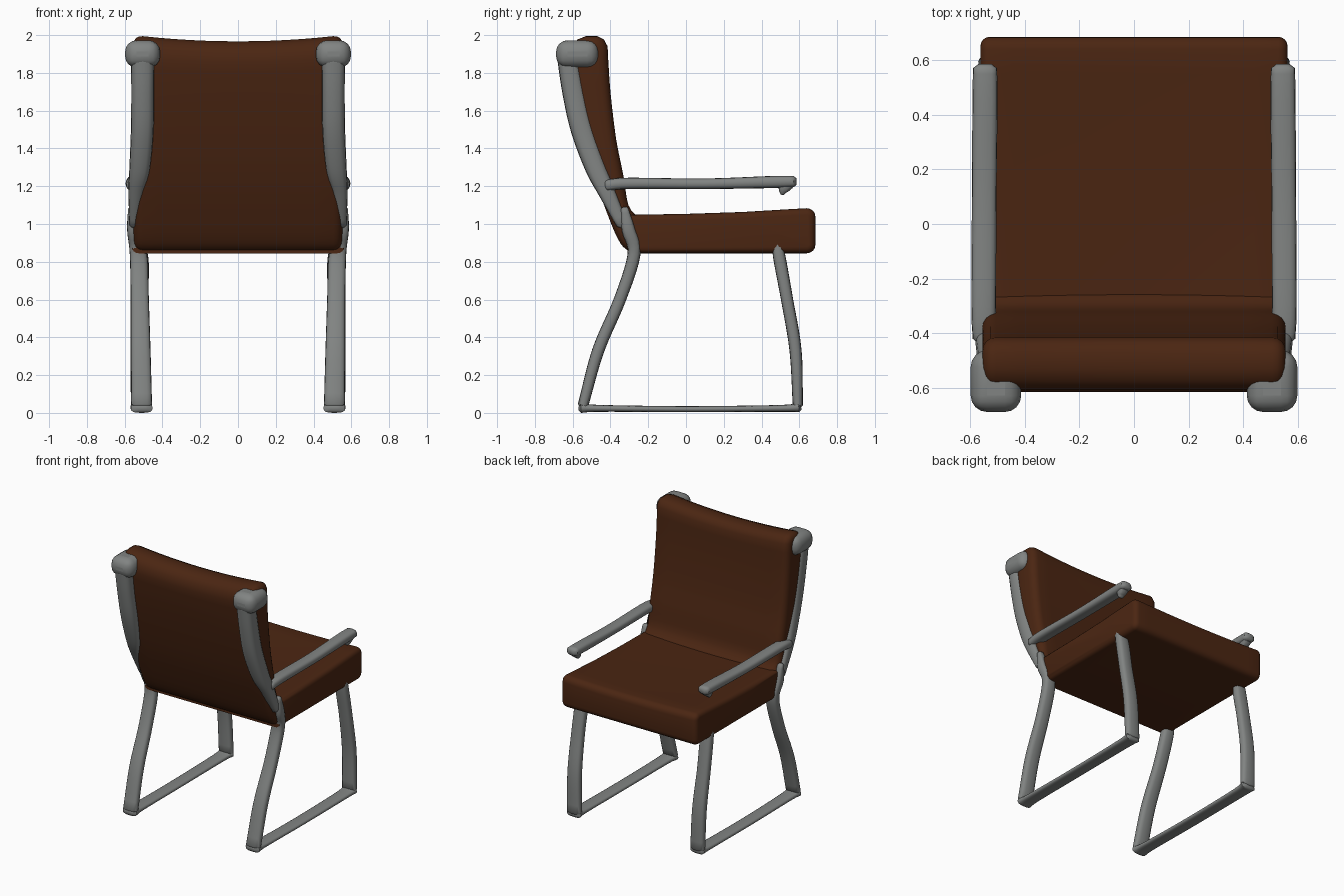
import bpy, bmesh, math
from mathutils import Vector

if "Cube" in bpy.data.objects:
    bpy.data.objects.remove(bpy.data.objects["Cube"])


def material(name, color):
    m = bpy.data.materials.new(name)
    m.diffuse_color = color
    m.use_nodes = True
    m.node_tree.nodes["Principled BSDF"].inputs["Base Color"].default_value = m.diffuse_color
    return m


leather = material("brown_leather", (0.07, 0.019, 0.006, 1))
metal = material("dark_grey_metal", (0.22, 0.23, 0.225, 1))


def spline(pts, n=5):
    """Catmull-Rom resampling of a list of tuples."""
    p = [Vector(q) for q in pts]
    p = [p[0] * 2 - p[1]] + p + [p[-1] * 2 - p[-2]]
    out = []
    for i in range(1, len(p) - 2):
        a, b, c, d = p[i - 1:i + 3]
        for k in range(n):
            t = k / n
            out.append(0.5 * (2 * b + (c - a) * t + (2 * a - 5 * b + 4 * c - d) * t * t
                              + (3 * b - a - 3 * c + d) * t ** 3))
    return out + [p[-2]]


def finish(name, bm, mat, bevel=0):
    bmesh.ops.recalc_face_normals(bm, faces=bm.faces)
    me = bpy.data.meshes.new(name)
    bm.to_mesh(me)
    bm.free()
    ob = bpy.data.objects.new(name, me)
    bpy.context.collection.objects.link(ob)
    me.materials.append(mat)
    if bevel:
        b = ob.modifiers.new("round", "BEVEL")
        b.width, b.segments, b.limit_method = bevel, 4, "ANGLE"
        b.angle_limit = math.radians(40)
    bpy.ops.object.select_all(action="DESELECT")
    bpy.context.view_layer.objects.active = ob
    ob.select_set(True)
    bpy.ops.object.shade_smooth_by_angle(angle=math.radians(50))
    return ob


def loft(name, rings, mat, bevel=0):
    bm = bmesh.new()
    rs = [[bm.verts.new(v) for v in r] for r in rings]
    n = len(rs[0])
    for a, b in zip(rs, rs[1:]):
        for i in range(n):
            bm.faces.new((a[i], a[(i + 1) % n], b[(i + 1) % n], b[i]))
    bm.faces.new(rs[0])
    bm.faces.new(rs[-1])
    return finish(name, bm, mat, bevel)


def tube(name, side, path):
    """Rounded bar; path points are x, y, z, half width in x, half thickness."""
    c = spline([q[:3] for q in path])
    r = spline([(q[3], q[4], 0) for q in path])
    # domed ends
    c = [c[0] + (c[0] - c[1]).normalized() * r[0].y * 0.5] + c + \
        [c[-1] + (c[-1] - c[-2]).normalized() * r[-1].y * 0.5]
    r = [r[0] * 0.55] + r + [r[-1] * 0.55]
    rings = []
    for i, p in enumerate(c):
        t = c[min(i + 1, len(c) - 1)] - c[max(i - 1, 0)]
        nrm = Vector((0, -t.z, t.y)).normalized()
        ring = []
        for k in range(16):
            a = math.tau * k / 16
            u, w = math.cos(a), math.sin(a)
            u = math.copysign(abs(u) ** 0.7, u)
            w = math.copysign(abs(w) ** 0.7, w)
            v = p + Vector((r[i].x * u, 0, 0)) + nrm * r[i].y * w
            ring.append((side * v.x, v.y, v.z))
        rings.append(ring)
    return loft(name, rings, metal)


def cushion(name, profile, half, radius, shape):
    """Profile in y,z swept across the width with rounded side edges."""
    p = [Vector(q[:2]) for q in profile]
    n = len(p)
    area = sum(p[i - 1].cross(p[i]) for i in range(n))
    inward = []
    for i in range(n):
        t = (p[(i + 1) % n] - p[i - 1]).normalized()
        inward.append(Vector((-t.y, t.x)) * math.copysign(1, area))
    ends = [(half - radius * (1 - math.cos(a)), radius * (1 - math.sin(a)))
            for a in [math.radians(d) for d in (0, 22.5, 45, 67.5, 90)]]
    mid = [((half - radius) * i / 6, 0) for i in range(-5, 6)]
    slices = [(-x, d) for x, d in ends] + mid + ends[::-1]
    rings = []
    for x, d in slices:
        q = [a + b * d for a, b in zip(p, inward)]
        rings.append([(x, v.x, v.y + shape(x / half, v.y)) for v in q])
    return loft(name, rings, leather)


def corner(y, z, start, r):
    return [(y + r * math.cos(math.radians(start + 22.5 * k)),
             z + r * math.sin(math.radians(start + 22.5 * k))) for k in range(5)]


# seat pad with rounded front, slightly dished across the width
seat = [(-0.31, 0.845)] + corner(0.64, 0.89, 270, 0.045) + corner(0.64, 1.04, 0, 0.045) + \
       [(0.55, 1.08), (0.3, 1.065), (0.0, 1.055), (-0.31, 1.05)]
cushion("seat", seat, 0.562, 0.035,
        lambda s, z: -0.012 * (1 - s * s) if z > 1 else 0)

# curved backrest pad with a dipping top edge
rear = spline([(-0.25, 0.85, 0), (-0.315, 0.865, 0), (-0.36, 0.92, 0), (-0.415, 1.05, 0),
               (-0.485, 1.25, 0), (-0.55, 1.5, 0), (-0.59, 1.7, 0), (-0.615, 1.88, 0)], 3)
top = [(-0.605, 1.94), (-0.575, 1.982), (-0.53, 2.0), (-0.47, 2.0), (-0.435, 1.983), (-0.415, 1.945)]
face = spline([(-0.412, 1.88, 0), (-0.40, 1.7, 0), (-0.37, 1.45, 0), (-0.33, 1.25, 0),
               (-0.305, 1.1, 0), (-0.25, 1.03, 0)], 3)
cushion("backrest", rear + top + face, 0.555, 0.05,
        lambda s, z: -0.033 * (1 - s * s) * max(0, (z - 1.6) / 0.4))

for side, tag in ((1, "right"), (-1, "left")):
    # frame rail behind the backrest
    tube("back_rail_" + tag, side, [
        (0.505, -0.63, 1.9, 0.062, 0.055), (0.505, -0.595, 1.7, 0.06, 0.06),
        (0.507, -0.55, 1.5, 0.06, 0.06), (0.52, -0.48, 1.3, 0.055, 0.055),
        (0.54, -0.42, 1.17, 0.04, 0.045), (0.55, -0.34, 1.0, 0.025, 0.03)])
    # knob at the top of the rail
    bm = bmesh.new()
    bmesh.ops.create_cube(bm, size=1)
    for v in bm.verts:
        v.co = (side * (0.505 + 0.185 * v.co.x), -0.575 + 0.225 * v.co.y, 1.9 + 0.145 * v.co.z)
    finish("rail_knob_" + tag, bm, metal, 0.06)
    # armrest and its small drooping tip
    tube("armrest_" + tag, side, [
        (0.55, -0.42, 1.205, 0.04, 0.03), (0.55, -0.3, 1.215, 0.045, 0.03),
        (0.548, 0.1, 1.213, 0.045, 0.028), (0.545, 0.45, 1.222, 0.046, 0.032),
        (0.545, 0.57, 1.225, 0.044, 0.03)])
    tube("armrest_tip_" + tag, side, [
        (0.545, 0.53, 1.21, 0.035, 0.04), (0.545, 0.515, 1.18, 0.028, 0.026),
        (0.545, 0.51, 1.16, 0.018, 0.012)])
    # legs
    tube("back_leg_" + tag, side, [
        (0.56, -0.325, 1.08, 0.022, 0.02), (0.555, -0.305, 0.97, 0.032, 0.035),
        (0.527, -0.275, 0.84, 0.046, 0.034), (0.52, -0.35, 0.6, 0.048, 0.032),
        (0.515, -0.465, 0.33, 0.052, 0.032), (0.51, -0.545, 0.04, 0.055, 0.028)])
    tube("front_leg_" + tag, side, [
        (0.535, 0.478, 0.92, 0.025, 0.025), (0.52, 0.495, 0.82, 0.046, 0.033),
        (0.522, 0.535, 0.6, 0.048, 0.032), (0.518, 0.58, 0.33, 0.052, 0.032),
        (0.512, 0.592, 0.04, 0.055, 0.027)])
    # floor runner
    tube("floor_runner_" + tag, side, [
        (0.51, -0.555, 0.026, 0.058, 0.026), (0.512, -0.45, 0.024, 0.05, 0.018),
        (0.515, 0.0, 0.02, 0.048, 0.016), (0.515, 0.5, 0.024, 0.05, 0.018),
        (0.512, 0.597, 0.03, 0.058, 0.026)])
